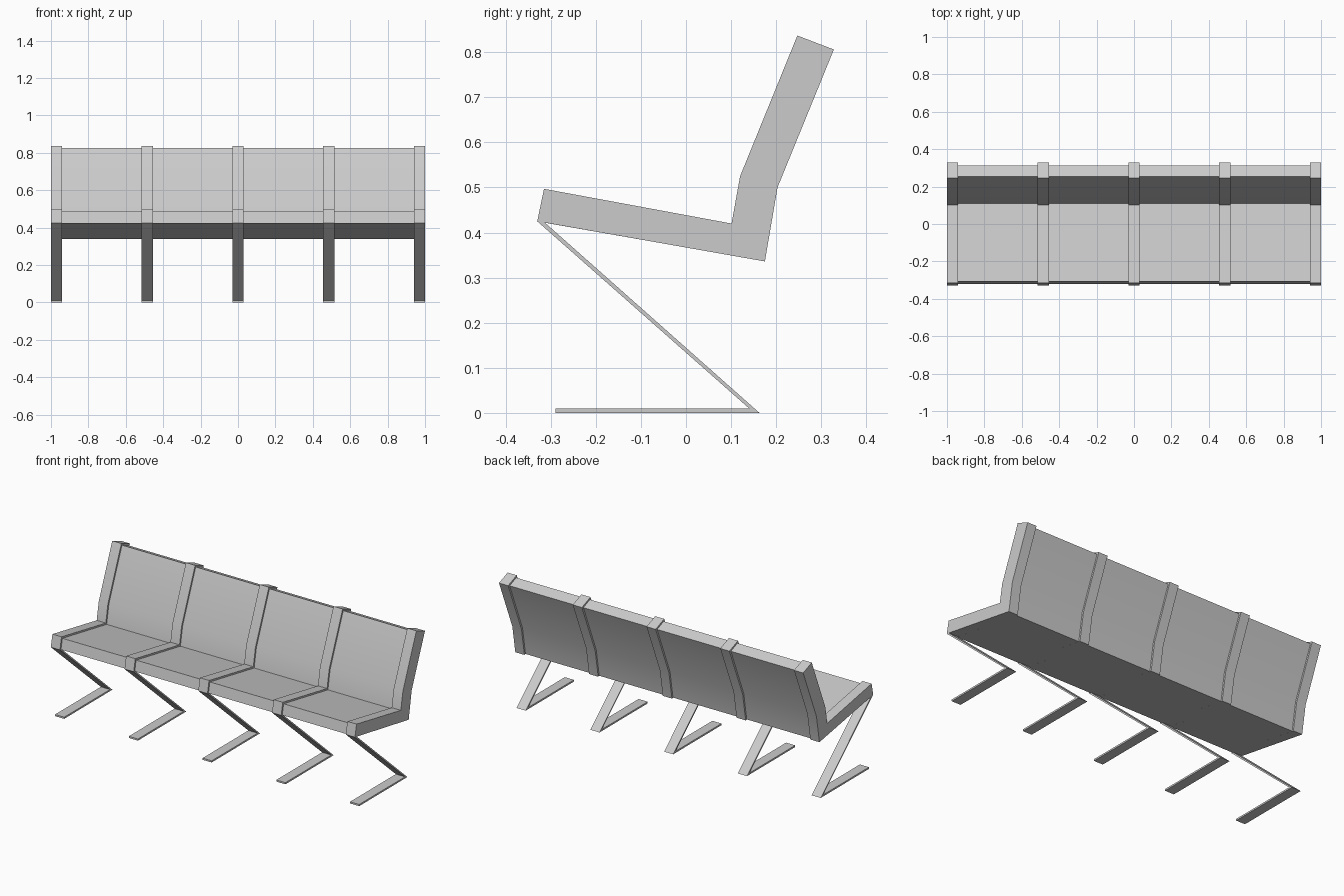
import bpy, bmesh

if "Cube" in bpy.data.objects:
    bpy.data.objects.remove(bpy.data.objects["Cube"])

RIB_W = 0.06
RIB_X = [-0.97, -0.485, 0.0, 0.485, 0.97]

# side profiles as (y, z)
RIB = [(-0.33, 0.425), (0.175, 0.336), (0.203, 0.50), (0.328, 0.806),
       (0.247, 0.837), (0.12, 0.525), (0.101, 0.42), (-0.315, 0.497)]
PANEL = [(-0.32, 0.423), (0.165, 0.338), (0.193, 0.503), (0.314, 0.80),
         (0.253, 0.825), (0.13, 0.522), (0.109, 0.409), (-0.307, 0.485)]
LEG = [(-0.33, 0.425), (0.14, 0.01), (-0.29, 0.01), (-0.29, 0.0),
       (0.163, 0.0), (-0.313, 0.422)]


def extrude_profile(name, profile, x0, x1):
    """Extrude a side profile along x between x0 and x1."""
    bm = bmesh.new()
    face = bm.faces.new([bm.verts.new((x0, y, z)) for y, z in profile])
    new = bmesh.ops.extrude_face_region(bm, geom=[face])["geom"]
    verts = [v for v in new if isinstance(v, bmesh.types.BMVert)]
    bmesh.ops.translate(bm, verts=verts, vec=(x1 - x0, 0, 0))
    bmesh.ops.recalc_face_normals(bm, faces=bm.faces)
    mesh = bpy.data.meshes.new(name)
    bm.to_mesh(mesh)
    bm.free()
    obj = bpy.data.objects.new(name, mesh)
    bpy.context.collection.objects.link(obj)
    # soften only the shallow bend of the backrest
    bpy.ops.object.select_all(action='DESELECT')
    obj.select_set(True)
    bpy.context.view_layer.objects.active = obj
    bpy.ops.object.shade_smooth_by_angle(angle=0.5)
    return obj


# raised ribs with a folded strip leg under each
for i, x in enumerate(RIB_X, 1):
    extrude_profile(f"rib_{i}", RIB, x - RIB_W / 2, x + RIB_W / 2)
    extrude_profile(f"leg_{i}", LEG, x - RIB_W / 2, x + RIB_W / 2)

# seat and backrest panels between the ribs
for i, (a, b) in enumerate(zip(RIB_X, RIB_X[1:]), 1):
    extrude_profile(f"seat_panel_{i}", PANEL, a + RIB_W / 2, b - RIB_W / 2)
